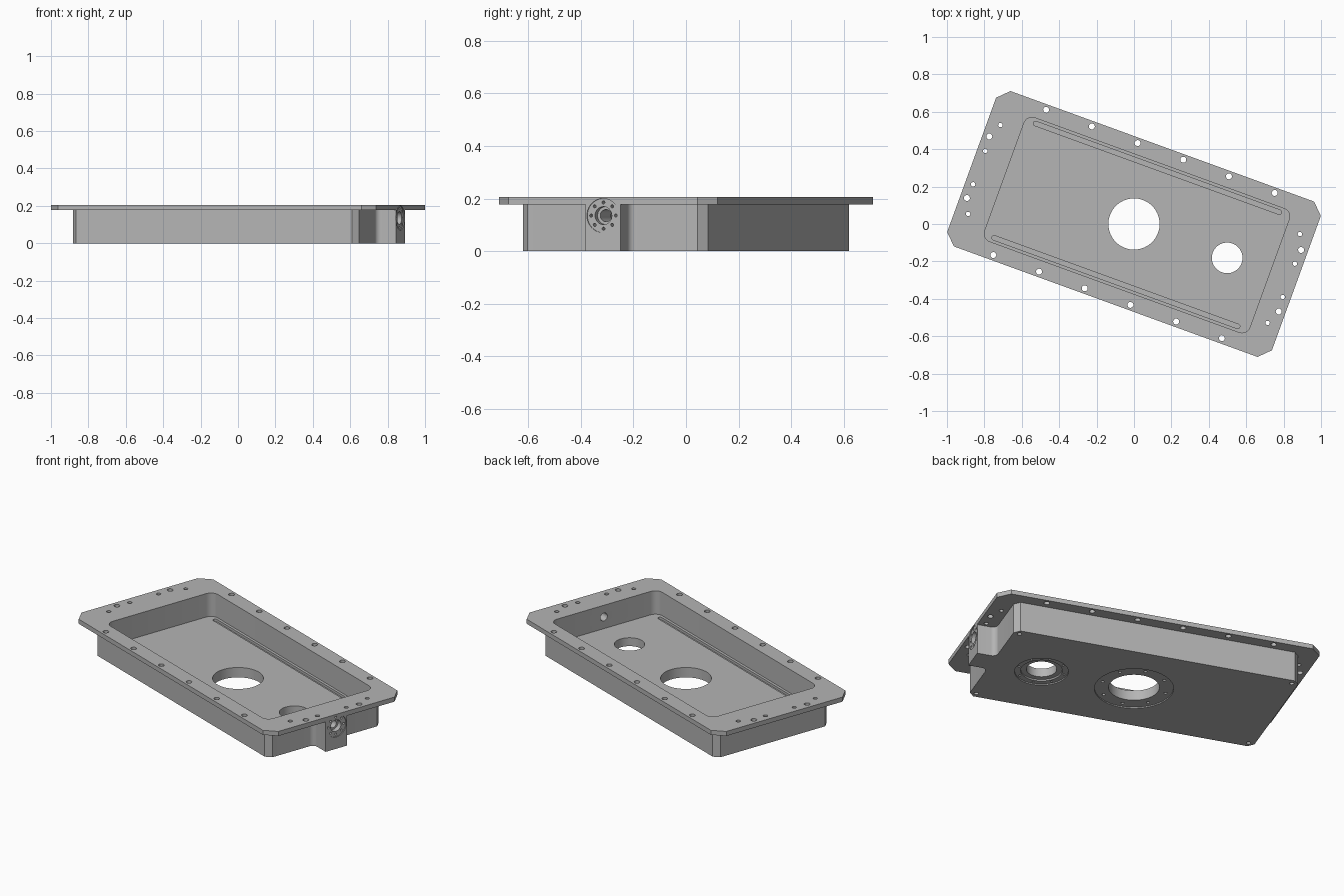
import bpy, bmesh, math
from mathutils import Matrix

if "Cube" in bpy.data.objects:
    bpy.data.objects.remove(bpy.data.objects["Cube"], do_unlink=True)

metal = bpy.data.materials.new("grey_metal")
metal.use_nodes = True
grey = (0.46, 0.46, 0.46, 1)
metal.diffuse_color = grey
metal.node_tree.nodes["Principled BSDF"].inputs["Base Color"].default_value = grey


def arc(cx, cy, r, start, end, steps):
    angles = [math.radians(start + (end - start) * i / steps) for i in range(steps + 1)]
    return [(cx + r * math.cos(t), cy + r * math.sin(t)) for t in angles]


def circle(cx, cy, r, steps=32):
    return arc(cx, cy, r, 0, 360, steps)[:-1]


def ring(cx, cy, spread, r, count=8):
    return [circle(x, y, r, 12) for x, y in circle(cx, cy, spread, count)]


def rounded_rect(x0, x1, y0, y1, r):
    return (arc(x1 - r, y1 - r, r, 0, 90, 8) + arc(x0 + r, y1 - r, r, 90, 180, 8)
            + arc(x0 + r, y0 + r, r, 180, 270, 8) + arc(x1 - r, y0 + r, r, 270, 360, 8))


def chamfered_rect(a, b, c):
    return [(a - c, -b), (a, c - b), (a, b - c), (a - c, b),
            (c - a, b), (-a, b - c), (-a, c - b), (c - a, -b)]


def prisms(name, parts):
    """One object from several (outline, bottom, top) prisms."""
    bm = bmesh.new()
    for outline, low, high in parts:
        face = bm.faces.new([bm.verts.new((x, y, low)) for x, y in outline])
        top = bmesh.ops.extrude_face_region(bm, geom=[face])["geom"]
        verts = [v for v in top if isinstance(v, bmesh.types.BMVert)]
        bmesh.ops.translate(bm, verts=verts, vec=(0, 0, high - low))
    bmesh.ops.recalc_face_normals(bm, faces=bm.faces)
    mesh = bpy.data.meshes.new(name)
    bm.to_mesh(mesh)
    bm.free()
    obj = bpy.data.objects.new(name, mesh)
    bpy.context.scene.collection.objects.link(obj)
    return obj


def combine(target, other, operation):
    other.hide_render = True
    mod = target.modifiers.new("combine", "BOOLEAN")
    mod.operation, mod.solver, mod.object = operation, "EXACT", other
    bpy.context.view_layer.objects.active = target
    bpy.ops.object.modifier_apply(modifier=mod.name)
    bpy.data.objects.remove(other, do_unlink=True)


def cut(target, parts, sideways=False):
    cutter = prisms("cutter", parts)
    if sideways:
        turn = Matrix.Translation((0, 0, PORT_Z)) @ Matrix.Rotation(math.pi / 2, 4, "Y")
        cutter.data.transform(turn)
    combine(target, cutter, "DIFFERENCE")


TOP, RIM, FLOOR, PORT_Z = 0.205, 0.178, 0.066, 0.135
A, B, C = 0.815, 0.374, 0.03      # body half length, half width, chamfer
W, F, FACE = 0.07, 0.03, 0.9235   # port boss half width, fillet, end face

# Body with the port boss blended into one end
body_outline = ([(C - A, -B), (A - C, -B), (A, C - B)]
                + arc(A + F, -W - F, F, 180, 90, 8) + [(FACE, -W), (FACE, W)]
                + arc(A + F, W + F, F, 270, 180, 8)
                + [(A, B - C), (A - C, B), (C - A, B), (-A, B - C), (-A, C - B)])
housing = prisms("housing_tray", [(body_outline, 0, 0.19)])

# Bolting flange
combine(housing, prisms("flange", [(chamfered_rect(0.924, 0.442, 0.06), RIM, TOP)]), "UNION")

# Main cavity
cut(housing, [(rounded_rect(-0.737, 0.771, -0.352, 0.352, 0.045), FLOOR, 0.4)])

# Flange bolt holes, floor openings, floor grooves and blind holes underneath
holes = [(circle(0, 0, 0.137, 64), -0.1, 0.12), (circle(0.53, 0, 0.082, 48), -0.1, 0.12)]
for side in (-1, 1):
    for i in range(6):
        holes.append((circle(-0.65 + 0.26 * i, side * 0.413, 0.016, 16), 0.1, 0.3))
    for end in (-1, 1):
        for x, y, r in ((0.852, 0.253, 0.012), (0.887, 0.175, 0.016), (0.881, 0.095, 0.012)):
            holes.append((circle(end * x, side * y, r, 16), 0.1, 0.3))
        holes.append((circle(end * 0.78, side * 0.34, 0.012, 16), -0.1, 0.04))
    y = side * 0.325
    holes.append((rounded_rect(-0.69, 0.72, y - 0.012, y + 0.012, 0.0115), FLOOR - 0.015, 0.1))
holes += [(h, -0.1, 0.04) for h in ring(0, 0, 0.18, 0.009) + ring(0.53, 0, 0.129, 0.006)]
cut(housing, holes)

# Shallow seats around the openings underneath
cut(housing, [(circle(0, 0, 0.213, 64), -0.1, 0.007), (circle(0.53, 0, 0.145, 48), -0.1, 0.007)])
cut(housing, [(circle(0.53, 0, 0.112, 48), -0.1, 0.016)])

# Side port: seat, bolt circle, counterbore and bore
cut(housing, [(circle(0, 0, 0.065, 40), FACE - 0.005, 1.1)], True)
cut(housing, [(h, 0.89, 1.1) for h in ring(0, 0, 0.05, 0.006) + [circle(0, 0, 0.034)]], True)
cut(housing, [(circle(0, 0, 0.023), 0.7, 1.1)], True)

# Turn to the final heading, then shade
housing.data.transform(Matrix.Rotation(math.radians(-20), 4, "Z"))
housing.data.materials.clear()
housing.data.materials.append(metal)
for polygon in housing.data.polygons:
    polygon.material_index = 0
bpy.ops.object.select_all(action="DESELECT")
housing.select_set(True)
bpy.context.view_layer.objects.active = housing
bpy.ops.object.shade_smooth_by_angle(angle=math.radians(32))
